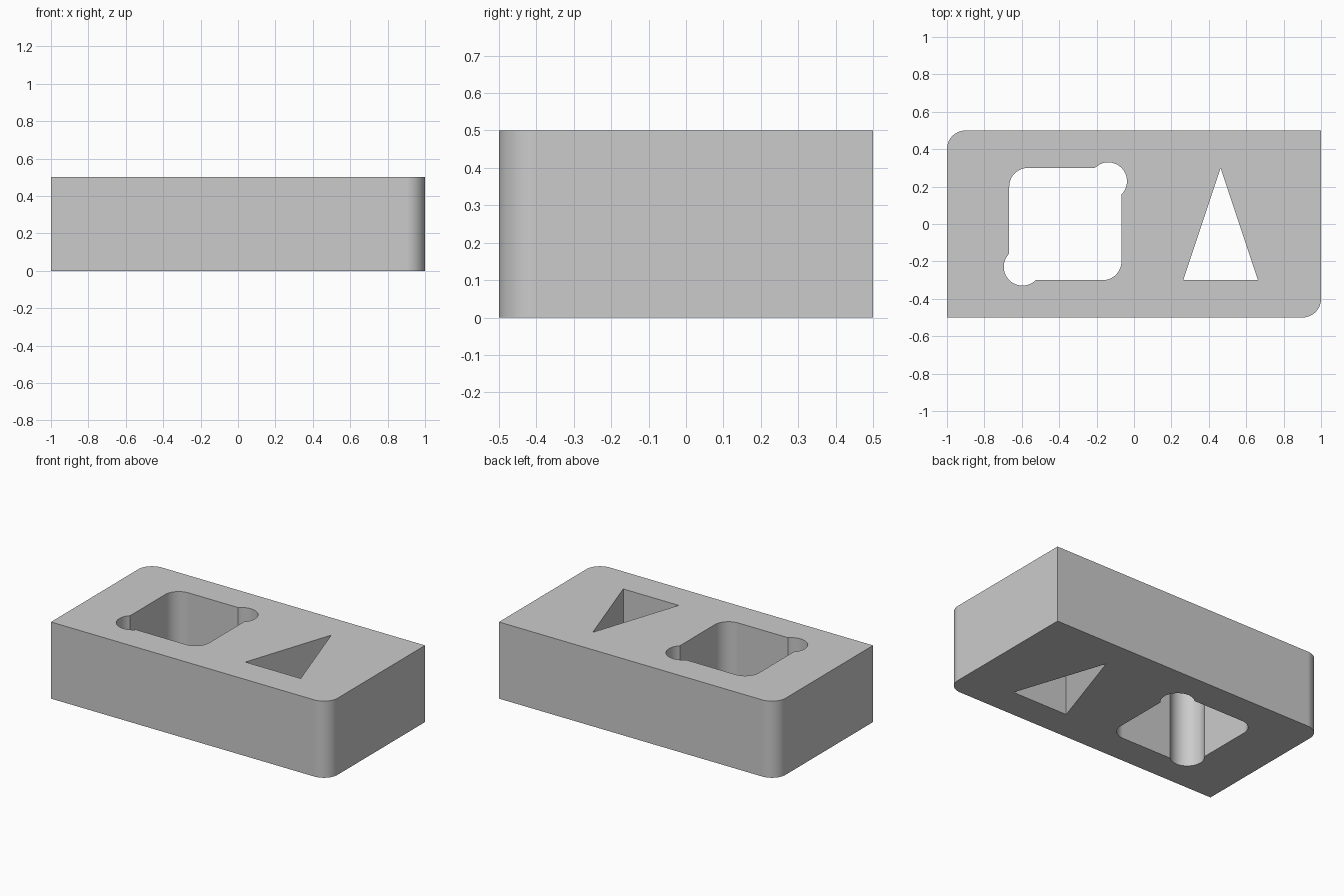
import bpy
import bmesh
from math import cos, sin, radians, sqrt
from mathutils import Vector

if "Cube" in bpy.data.objects:
    bpy.data.objects.remove(bpy.data.objects["Cube"], do_unlink=True)

HEIGHT = 0.5
STEPS = 24


def arc(cx, cy, r, start, end, steps=STEPS):
    """Points on an arc, angles in degrees."""
    angles = [radians(start + (end - start) * i / steps) for i in range(steps + 1)]
    return [(cx + r * cos(a), cy + r * sin(a)) for a in angles]


def half_turn(points, cx):
    """The same points turned 180 degrees about (cx, 0)."""
    return [(2 * cx - x, -y) for x, y in points]


# Block outline: two opposite corners rounded, two square
block_half = [(1, 0.5)] + arc(-0.9, 0.4, 0.1, 90, 180)
outline = block_half + half_turn(block_half, 0)

# Square pocket: two rounded corners, two round corner reliefs
pocket_x, half, r = -0.367, 0.3, 0.1
d = r / sqrt(2)
relief = arc(pocket_x + half - d, half - d, r, -45, 135, 2 * STEPS)
# the relief circle meets the walls where it crosses them again
relief = ([(pocket_x + half, half - 2 * d)] + relief[1:-1]
          + [(pocket_x + half - 2 * d, half)])
fillet = arc(pocket_x - half + r, half - r, r, 90, 180)
pocket_half = relief + fillet
pocket = pocket_half + half_turn(pocket_half, pocket_x)

# Triangular through hole
triangle = [(0.263, -0.3), (0.663, -0.3), (0.463, 0.3)]

# Fill the plan between the loops and extrude it upwards
bm = bmesh.new()
for loop in (outline, pocket, triangle):
    verts = [bm.verts.new((x, y, 0)) for x, y in loop]
    for a, b in zip(verts, verts[1:] + verts[:1]):
        bm.edges.new((a, b))
bmesh.ops.triangle_fill(bm, edges=bm.edges[:], use_beauty=True, normal=Vector((0, 0, 1)))
result = bmesh.ops.extrude_face_region(bm, geom=bm.faces[:], use_keep_orig=True)
top = [g for g in result["geom"] if isinstance(g, bmesh.types.BMVert)]
bmesh.ops.translate(bm, verts=top, vec=(0, 0, HEIGHT))
bmesh.ops.recalc_face_normals(bm, faces=bm.faces[:])
mesh = bpy.data.meshes.new("block")
bm.to_mesh(mesh)
bm.free()

block = bpy.data.objects.new("block", mesh)
bpy.context.collection.objects.link(block)

# Plain grey
grey = bpy.data.materials.new("light grey")
grey.use_nodes = True
colour = (0.6, 0.6, 0.6, 1)
grey.diffuse_color = colour
grey.node_tree.nodes["Principled BSDF"].inputs["Base Color"].default_value = colour
mesh.materials.append(grey)

# Smooth round corners, sharp edges, flat walls
bpy.ops.object.select_all(action="DESELECT")
block.select_set(True)
bpy.context.view_layer.objects.active = block
bpy.ops.object.shade_smooth_by_angle(angle=radians(30))
weighted = block.modifiers.new("flat walls", "WEIGHTED_NORMAL")
weighted.keep_sharp = True
